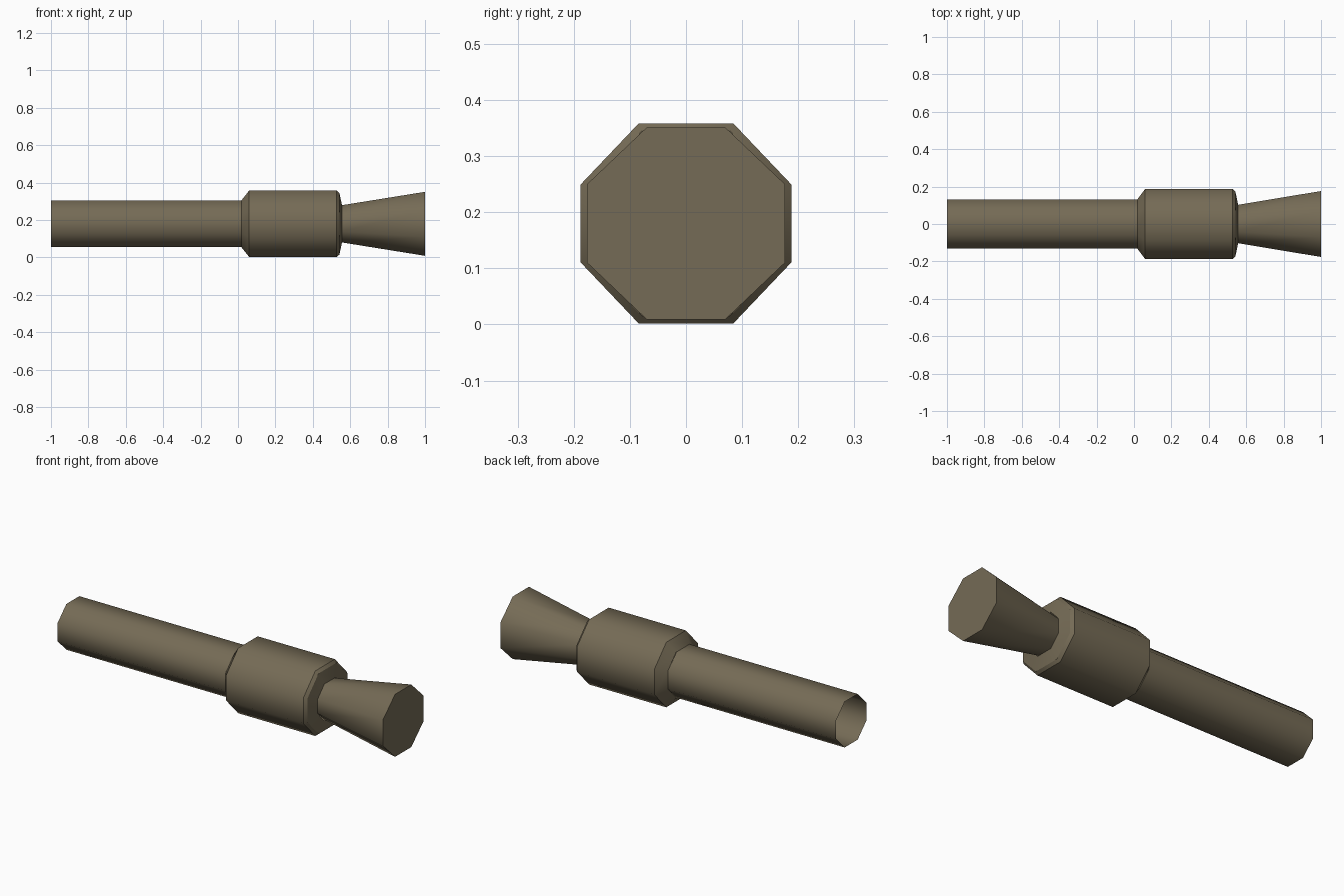
import bpy, bmesh

if "Cube" in bpy.data.objects:
    bpy.data.objects.remove(bpy.data.objects["Cube"])

AXIS_Z = 0.18

mat = bpy.data.materials.new("olive brown metal")
mat.diffuse_color = (0.178, 0.147, 0.092, 1.0)
mat.use_nodes = True
mat.node_tree.nodes["Principled BSDF"].inputs["Base Color"].default_value = mat.diffuse_color


def octagon(x, r, wide, fy, fz):
    """Slightly wide octagon around the x axis; fy / fz are half flat lengths."""
    q = [(fy, 1), (wide, fz), (wide, -fz), (fy, -1)]
    pts = q + [(-y, -z) for y, z in q]
    return [(x, y * r, AXIS_Z + z * r) for y, z in pts]


def lathe(name, profile, wide, fy, fz, cap=False):
    """Skin octagon rings along x: smooth around, sharp at every ring."""
    bm = bmesh.new()
    rings = [[bm.verts.new(p) for p in octagon(x, r, wide, fy, fz)]
             for x, r in profile]
    for a, b in zip(rings, rings[1:]):
        for i in range(8):
            j = (i + 1) % 8
            f = bm.faces.new((a[i], a[j], b[j], b[i]))
            f.smooth = True
    if cap:
        bm.faces.new(rings[-1])
    bm.normal_update()
    # make all faces point away from the axis
    for f in bm.faces:
        c = f.calc_center_median()
        if len(f.verts) == 8:
            flip = f.normal.x < 0
        else:
            flip = f.normal.y * c.y + f.normal.z * (c.z - AXIS_Z) < 0
        if flip:
            f.normal_flip()
    for e in bm.edges:
        if abs(e.verts[0].co.x - e.verts[1].co.x) < 1e-6:
            e.smooth = False
    me = bpy.data.meshes.new(name)
    bm.to_mesh(me)
    bm.free()
    me.materials.append(mat)
    ob = bpy.data.objects.new(name, me)
    bpy.context.collection.objects.link(ob)
    return ob


# long open tube
lathe("launch_tube", [(-1.0, 0.125), (0.018, 0.125)], 1.05, 0.45, 0.40)

# thick middle section with a chamfer at each end
lathe("middle_body",
      [(0.018, 0.125), (0.06, 0.178), (0.527, 0.178),
       (0.542, 0.165), (0.556, 0.10)], 1.055, 0.475, 0.39)

# flared rear cone, closed at its wide end
lathe("flared_cone", [(0.552, 0.099), (1.0, 0.171)], 1.03, 0.41, 0.41, cap=True)
